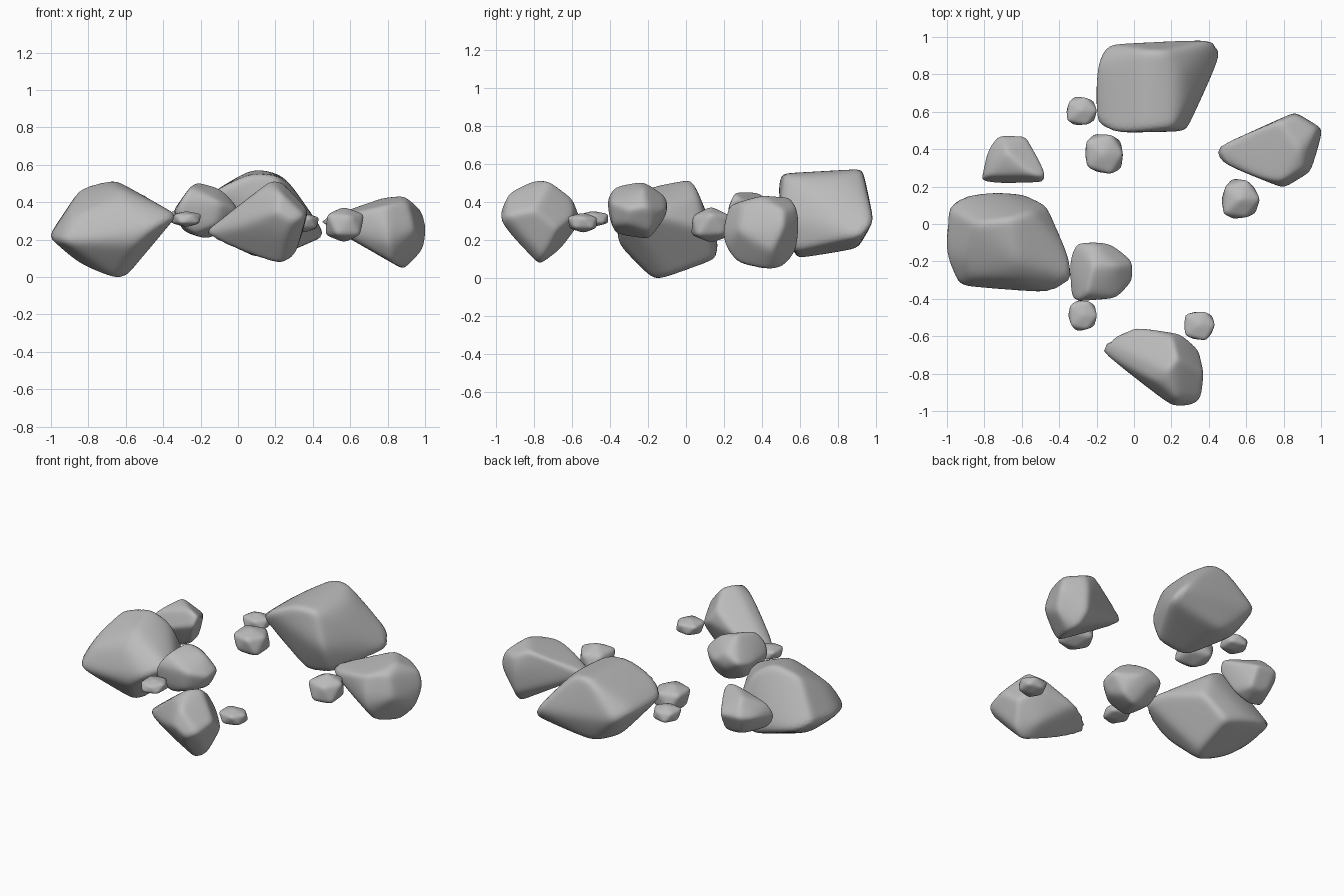
import bpy
import bmesh
import math
import random
from mathutils import Vector

default_cube = bpy.data.objects.get("Cube")
if default_cube:
    bpy.data.objects.remove(default_cube, do_unlink=True)

# One plain grey stone colour
stone = bpy.data.materials.new("stone_grey")
stone.use_nodes = True
stone.diffuse_color = (0.5, 0.5, 0.5, 1)
stone.node_tree.nodes["Principled BSDF"].inputs["Base Color"].default_value = stone.diffuse_color


def bounds(points):
    low = Vector([min(p[i] for p in points) for i in range(3)])
    high = Vector([max(p[i] for p in points) for i in range(3)])
    return low, high


def hull_planes(points, centre):
    """Outward normals over distances for the convex hull faces."""
    bm = bmesh.new()
    for p in points:
        bm.verts.new(p - centre)
    bmesh.ops.convex_hull(bm, input=bm.verts[:])
    bm.normal_update()
    planes = []
    for face in bm.faces:
        normal = face.normal.copy()
        distance = normal.dot(face.verts[0].co)
        if distance < 0:
            normal, distance = -normal, -distance
        planes.append(normal / max(distance, 0.005))
    bm.free()
    return planes


def rock(name, corners, sharpness=20, detail=5):
    """Boulder with softly worn edges, wrapped around its corner points."""
    points = [Vector(c) for c in corners]
    centre = sum(points, Vector()) / len(points)
    planes = hull_planes(points, centre)
    bm = bmesh.new()
    bmesh.ops.create_icosphere(bm, subdivisions=detail, radius=1)
    for v in bm.verts:
        ray = v.co.normalized()
        facing = [max(plane.dot(ray), 0) for plane in planes]
        limit = max(facing)
        blend = sum((f / limit) ** sharpness for f in facing) ** (1 / sharpness)
        v.co = centre + ray / (limit * blend)

    # Stretch the worn shape back to its full size
    low, high = bounds(points)
    worn_low, worn_high = bounds([v.co for v in bm.verts])
    for v in bm.verts:
        for i in range(3):
            t = (v.co[i] - worn_low[i]) / (worn_high[i] - worn_low[i])
            v.co[i] = low[i] + t * (high[i] - low[i])

    mesh = bpy.data.meshes.new(name)
    bm.to_mesh(mesh)
    bm.free()
    mesh.materials.append(stone)
    mesh.shade_smooth()
    obj = bpy.data.objects.new(name, mesh)
    bpy.context.collection.objects.link(obj)


def pebble(name, low, high, seed):
    """Small stone: an irregular, slightly boxy ball of corners filling a box."""
    rng = random.Random(seed)
    low, high = Vector(low), Vector(high)
    bm = bmesh.new()
    bmesh.ops.create_icosphere(bm, subdivisions=1, radius=1)
    corners = [Vector([math.copysign(abs(c) ** 0.8, c) for c in v.co]) * rng.uniform(0.85, 1.05)
               for v in bm.verts]
    bm.free()
    c_low, c_high = bounds(corners)
    fitted = [[low[i] + (c[i] - c_low[i]) / (c_high[i] - c_low[i]) * (high[i] - low[i])
               for i in range(3)] for c in corners]
    rock(name, fitted, sharpness=16, detail=4)


# Large boulders
rock("right_boulder", [
    (-1, -.15, .22), (-.98, .09, .24), (-.93, -.33, .2), (-.91, .15, .2),
    (-.84, 0, .47), (-.66, .03, .51), (-.65, -.2, .47), (-.57, .06, .45),
    (-.9, -.2, .36), (-.62, -.3, .39), (-.87, -.28, .33),
    (-.46, -.36, .27), (-.34, -.29, .33), (-.36, -.2, .33), (-.55, -.34, .18),
    (-.65, -.16, 0), (-.6, -.1, .02), (-.85, -.1, .08), (-.6, .15, .1),
    (-.49, .1, .25), (-.72, .165, .2)])

rock("back_boulder", [
    (.08, .5, .55), (.2, .52, .54), (.06, .92, .57), (.15, .91, .57),
    (.27, .62, .49), (.24, .8, .53),
    (.45, .9, .22), (.41, .98, .3), (.4, .8, .2), (.27, .49, .33),
    (-.2, .55, .39), (-.2, .84, .4), (-.14, .95, .36), (-.13, .49, .46),
    (.1, .58, .11), (.28, .58, .15), (.22, .9, .18), (.05, .9, .17), (-.1, .82, .22)])

rock("left_boulder", [
    (.45, .4, .3), (.49, .33, .28), (.56, .43, .34), (.7, .25, .36),
    (.78, .54, .42), (.88, .4, .43), (.86, .59, .3), (.97, .5, .36),
    (.8, .24, .38), (.81, .21, .18), (.88, .57, .37), (.91, .3, .38),
    (1, .51, .28), (.98, .45, .14), (.88, .42, .05), (.8, .2, .27),
    (.94, .28, .25), (.83, .28, .08), (.86, .57, .14), (.87, .5, .06)])

rock("front_boulder", [
    (-.16, -.68, .24), (-.13, -.63, .27), (0, -.56, .3), (.26, -.6, .33),
    (.17, -.79, .51), (.23, -.72, .51), (.12, -.84, .46), (.37, -.8, .36),
    (.23, -.93, .45), (.2, -.61, .42), (.24, -.92, .23), (.2, -.67, .15),
    (.35, -.94, .33), (.2, -.97, .35), (.3, -.97, .3), (.23, -.78, .08),
    (.3, -.76, .12), (0, -.72, .15), (.34, -.68, .26), (.02, -.82, .25)])

# Medium stones
rock("middle_stone", [
    (-.3, -.1, .38), (-.13, -.1, .36), (-.01, -.2, .37), (-.01, -.3, .36),
    (-.1, -.39, .4), (-.3, -.41, .4), (-.34, -.2, .36), (-.33, -.37, .34),
    (-.22, -.22, .5), (-.09, -.22, .47), (-.25, -.36, .48),
    (-.2, -.11, .43), (-.2, -.11, .31), (-.05, -.3, .28), (-.3, -.39, .29),
    (-.12, -.38, .28), (-.08, -.18, .25), (-.29, -.2, .25),
    (-.15, -.19, .21), (-.22, -.35, .23)], sharpness=16)

rock("right_stone", [
    (-.81, .24, .31), (-.79, .25, .24), (-.78, .26, .38), (-.78, .4, .34),
    (-.72, .47, .35), (-.59, .47, .34), (-.48, .28, .42), (-.49, .23, .38),
    (-.52, .26, .45), (-.62, .3, .45), (-.68, .39, .45), (-.72, .22, .3),
    (-.65, .3, .18), (-.55, .29, .23), (-.58, .41, .22), (-.7, .42, .23)], sharpness=16)

# Small pebbles
pebble("back_pebble", (-.36, .53, .27), (-.2, .68, .37), seed=1)
pebble("centre_pebble", (-.26, .27, .22), (-.06, .48, .39), seed=2)
pebble("left_pebble", (.47, .03, .19), (.67, .24, .37), seed=3)
pebble("front_left_pebble", (.27, -.62, .24), (.43, -.47, .34), seed=4)
pebble("front_right_pebble", (-.35, -.57, .27), (-.2, -.41, .35), seed=5)
